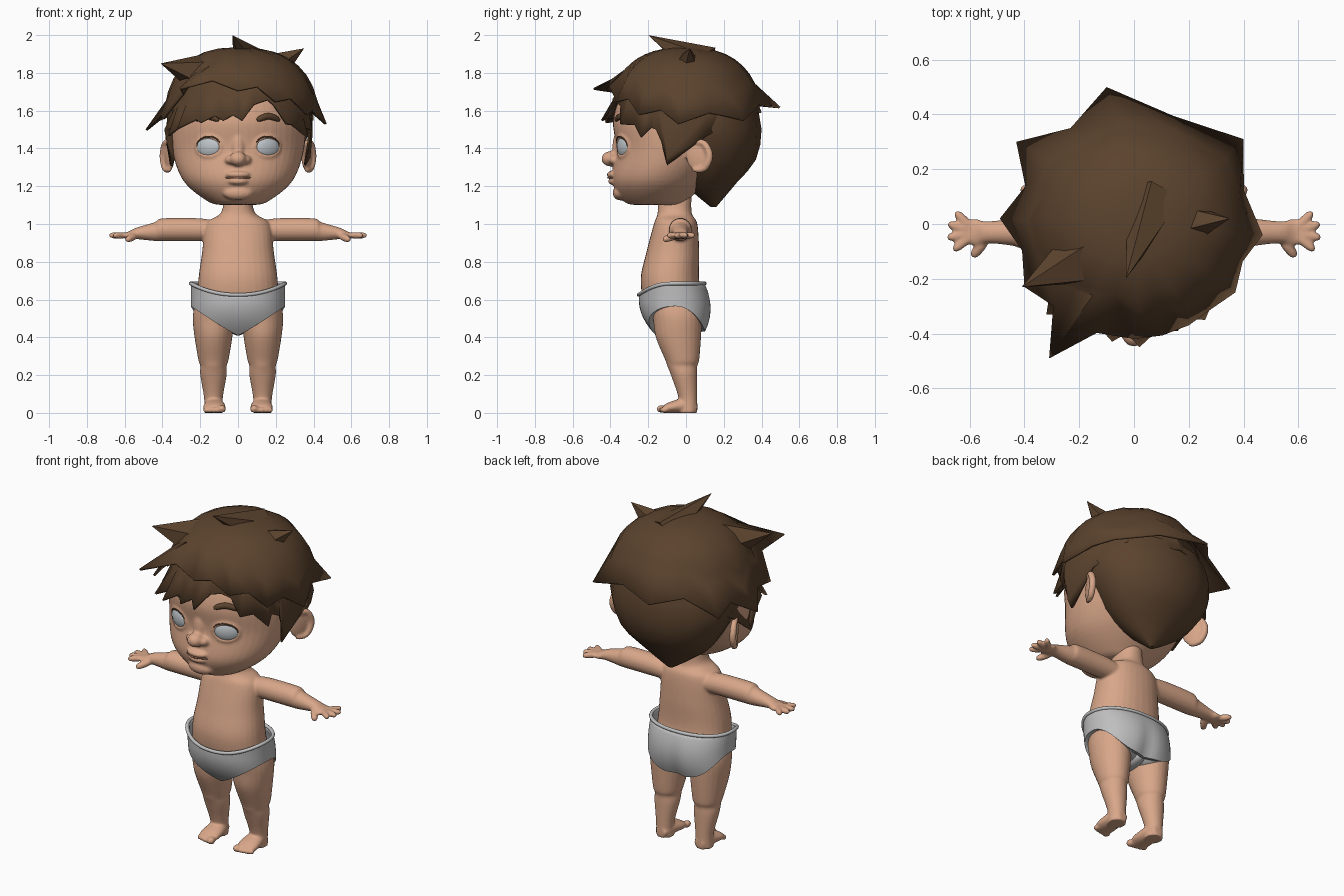
import bpy, bmesh, math
from mathutils import Matrix, Vector
from mathutils.bvhtree import BVHTree

if "Cube" in bpy.data.objects:
    bpy.data.objects.remove(bpy.data.objects["Cube"])


def material(name, *color):
    made = bpy.data.materials.new(name)
    made.use_nodes = True
    made.diffuse_color = (*color, 1)
    made.node_tree.nodes["Principled BSDF"].inputs["Base Color"].default_value = (*color, 1)
    return made


SKIN = material("skin", .69, .385, .25)
HAIR = material("hair_brown", .105, .056, .027)
CLOTH = material("cloth_grey", .52, .52, .52)
EYE = material("eye_white", .52, .56, .59)
MOUTH = material("mouth_line", .35, .16, .1)


def select(parts):
    bpy.ops.object.select_all(action="DESELECT")
    for part in parts:
        part.select_set(True)
    bpy.context.view_layer.objects.active = parts[0]


def finish(bm, name, mat, mirror=False, angle=45, shell=0):
    bmesh.ops.recalc_face_normals(bm, faces=bm.faces)
    mesh = bpy.data.meshes.new(name)
    bm.to_mesh(mesh)
    bm.free()
    mesh.materials.append(mat)
    part = bpy.data.objects.new(name, mesh)
    bpy.context.collection.objects.link(part)
    select([part])
    bpy.ops.object.shade_smooth_by_angle(angle=math.radians(angle))
    if shell:
        thickness = part.modifiers.new("thickness", "SOLIDIFY")
        thickness.thickness, thickness.offset = shell, -1
    if mirror:
        part.modifiers.new("mirror", "MIRROR")
    return part


def fuse(name, parts, voxel):
    """Blend overlapping parts into one soft surface."""
    select(parts)
    bpy.ops.object.convert(target="MESH")
    bpy.ops.object.join()
    whole = bpy.context.view_layer.objects.active
    whole.name = name
    remesh = whole.modifiers.new("blend", "REMESH")
    remesh.mode, remesh.voxel_size, remesh.use_smooth_shade = "VOXEL", voxel, True
    soften = whole.modifiers.new("soften", "SMOOTH")
    soften.factor, soften.iterations = .5, 5


def bridge(name, rings, mat, loop=False, ends=(0, -1), **options):
    """Skin a list of equal rings of points."""
    bm = bmesh.new()
    grid = [[bm.verts.new(point) for point in ring] for ring in rings]
    for low, high in zip(grid, grid[1:] + (grid[:1] if loop else [])):
        for k in range(len(low)):
            bm.faces.new((low[k - 1], low[k], high[k], high[k - 1]))
    for end in () if loop else ends:
        bm.faces.new(grid[end])
    return finish(bm, name, mat, **options)


def spline(rows, steps):
    """Catmull-Rom interpolation of number rows."""
    result, last = [], len(rows) - 1
    for i in range(last):
        quad = [rows[min(max(i + k, 0), last)] for k in (-1, 0, 1, 2)]
        for t in (s / steps for s in range(steps)):
            result.append([b + t / 2 * (c - a + t * (2 * a - 5 * b + 4 * c - d + t * (3 * (b - c) + d - a)))
                           for a, b, c, d in zip(*quad)])
    return result + [list(rows[-1])]


def turns(count):
    return [math.tau * k / count for k in range(count)]


def oval(angle, power):
    c, s = math.cos(angle), math.sin(angle)
    return math.copysign(abs(c) ** (2 / power), c), math.copysign(abs(s) ** (2 / power), s)


def loft(name, rows, mat, axis=2, sides=32, steps=6, power=2, **options):
    """Each row holds a position on the axis, two centres and two radii."""
    rings = []
    for position, center_a, center_b, radius_a, radius_b in spline(rows, steps):
        ring = []
        for angle in turns(sides):
            u, v = oval(angle, power)
            point = [center_a + radius_a * u, center_b + radius_b * v]
            point.insert(axis, position)
            ring.append(point)
        rings.append(ring)
    return bridge(name, rings, mat, **options)


def upright(rows):
    """Turn height, half width, front and back into loft rows."""
    return [(z, 0, (front + back) / 2, width, (back - front) / 2) for z, width, front, back in rows]


def tube(name, path, radius, mat, side, loop=False, **options):
    points = [Vector(p) for p in (path if loop else spline(path, 4))]
    rings, last = [], len(points) - 1
    for i, point in enumerate(points):
        after = points[(i + 1) % len(points)] if loop else points[min(i + 1, last)]
        before = points[i - 1] if loop else points[max(i - 1, 0)]
        u = (after - before).cross(Vector(side)).normalized()
        v = (after - before).normalized().cross(u)
        r = radius if loop else radius * (.4 + .6 * math.sin(math.pi * i / last) ** .5)
        rings.append([point + r * (u * math.cos(a) + v * math.sin(a)) for a in turns(10)])
    return bridge(name, rings, mat, loop=loop, **options)


def ball(name, place, size, mat, turn=0, **options):
    bm = bmesh.new()
    matrix = Matrix.Translation(place) @ Matrix.Rotation(turn, 4, "Z") @ Matrix.Diagonal(size).to_4x4()
    bmesh.ops.create_uvsphere(bm, u_segments=24, v_segments=14, radius=1, matrix=matrix)
    return finish(bm, name, mat, **options)


# Head
head = loft("head", upright([
    (1.1, .08, -.26, -.03), (1.12, .16, -.33, 0), (1.23, .29, -.39, .12), (1.4, .35, -.37, .25),
    (1.56, .35, -.385, .31), (1.7, .29, -.31, .28), (1.84, .03, -.03, .03)]), SKIN, sides=48)
surface = BVHTree.FromPolygons([v.co for v in head.data.vertices], [p.vertices[:] for p in head.data.polygons])


def on_face(x, z, lift=0):
    hit = surface.ray_cast(Vector((x, -1, z)), Vector((0, 1, 0)))[0]
    return x, hit.y - lift, z


def around_eye(angles, lift):
    return [on_face(.155 + .064 * math.cos(a), 1.41 + .053 * math.sin(a), lift) for a in angles]


# Eyes, lashes, brows and mouth line
ball("eyes", on_face(.155, 1.41, -.02), (.078, .036, .064), EYE, .48, mirror=True)
tube("eyelashes", around_eye(turns(16)[:8], .009), .004, HAIR, (0, 1, 0), mirror=True)
brow = [on_face(.16 + .06 * t, 1.57 - .02 * t * t) for t in (-1, 0, 1)]
tube("eyebrows", brow, .018, HAIR, (0, 1, 0), mirror=True)
tube("mouth", [on_face(x, 1.245, .022 - abs(x) / 4) for x in (-.07, 0, .07)], .005, MOUTH, (0, 1, 0))

# Nose, lips, chin, lids and ears, blended into the head
rim = [(.37 + .027 * math.cos(a), .06 + .065 * math.cos(a), 1.36 + .08 * math.sin(a)) for a in (-2, -1, 0, 1, 2)]
fuse("head", [
    head,
    ball("nose", (0, -.4, 1.345), (.045, .048, .04), SKIN),
    ball("nostrils", (.042, -.38, 1.34), (.028, .032, .024), SKIN, mirror=True),
    ball("nose_bridge", (0, -.36, 1.4), (.035, .03, .09), SKIN),
    ball("upper_lip", (0, -.385, 1.262), (.065, .035, .02), SKIN),
    ball("lower_lip", (0, -.38, 1.226), (.055, .033, .02), SKIN),
    ball("chin", (0, -.35, 1.165), (.08, .038, .04), SKIN),
    tube("eyelids", around_eye(turns(28), 0), .01, SKIN, (0, 1, 0), loop=True, mirror=True),
    ball("ears", (.363, .06, 1.36), (.016, .065, .08), SKIN, -.38, mirror=True),
    tube("ear_rims", rim, .02, SKIN, (1, 0, 0), mirror=True)], .008)

# Torso and neck
body = [loft("torso", upright([
    (.44, .13, -.12, .05), (.55, .21, -.21, .09), (.7, .21, -.24, .07), (.85, .19, -.21, .07),
    (1, .17, -.17, .06), (1.06, .09, -.15, .03), (1.17, .07, -.15, .03)]), SKIN, power=2.2)]

# Arms with palms, fanned fingers and thumbs
body.append(loft("arms", [(x, -.03, z, depth, height) for x, z, depth, height in (
    (.1, .96, .06, .05), (.2, .97, .06, .06), (.4, .97, .06, .06), (.44, .96, .05, .05),
    (.54, .95, .04, .03), (.58, .94, .05, .02), (.62, .94, .04, .01))], SKIN, axis=0, sides=24, mirror=True))
for k, finger in enumerate(("little", "ring", "middle", "index")):
    reach = Vector((math.cos(.8 - k / 2), math.sin(.8 - k / 2), 0))
    palm = Vector((.58, -.03, .94))
    body.append(tube(finger, [palm + reach * d for d in (.01, .06, .104)], .018, SKIN, (0, 0, 1), mirror=True))
body.append(tube("thumbs", [(.54, -.05, .94), (.56, -.08, .93), (.59, -.12, .915)], .021, SKIN, (0, 0, 1), mirror=True))

# Legs, feet and toes
body.append(loft("legs", [(z, .13, y, width, depth) for z, y, width, depth in (
    (.57, -.05, .1, .14), (.5, -.045, .11, .13), (.4, -.04, .1, .12), (.28, -.02, .08, .09),
    (.25, -.02, .07, .08), (.2, -.01, .07, .07), (.08, .01, .05, .05), (0, .01, .05, .05))],
    SKIN, sides=24, mirror=True))
body.append(loft("feet", [(y, .125, z, width, height) for y, z, width, height in (
    (.06, .03, .03, .02), (0, .04, .05, .04), (-.08, .03, .06, .03), (-.12, .02, .05, .02))],
    SKIN, axis=1, sides=20, mirror=True))
for k in range(5):
    r = .015 if k else .021
    body.append(ball("toe", (.085 + .021 * k, -.13 + .001 * k * k, r), (r, r * 1.2, r), SKIN, mirror=True))
fuse("body", body, .007)


# Briefs: a shell between a dipping waist line and arched leg openings
def brief_point(angle, t):
    u, v = oval(angle, 2.2)
    side = abs(math.cos(angle))
    top = .685 - .06 * min(0, math.sin(angle)) ** 2
    low = .41 + .155 * side if v < 0 else .43 + .135 * side ** 3
    z = low + (top - low) * t
    front = -.25 + 2.5 * max(0, .6 - z) ** 2
    back = .135 - 2 * (z - .55) ** 2
    cleft = .02 * math.exp(-(u * 6) ** 2) * (1 - t) if v > 0 else 0
    return .25 * u, (front + back) / 2 + (back - front) / 2 * v - cleft, z


rings = [[brief_point(a, t / 10) for a in turns(64)] for t in range(11)]
tucked = [(x * .8, y * .8, z) for x, y, z in rings[0]]
bridge("briefs", [tucked] + rings, CLOTH, ends=(), shell=.012)
tube("waistband", rings[-1], .01, CLOTH, (0, 0, 1), loop=True)
ball("briefs_seat", (.09, .005, .49), (.105, .095, .075), CLOTH, mirror=True)
ball("briefs_crotch", (0, -.04, .45), (.045, .125, .04), CLOTH)


# Hair: domes that end in pointed locks, with notches between the tips
def cap(name, tips, radius, notch_radius, rise):
    edge = []
    for tip, following in zip(tips, tips[1:] + tips[:1]):
        a, b = Vector(tip), Vector(following)
        notch = ((a + b) / 2).to_2d().normalized() * notch_radius
        edge += [a, Vector((*notch, (a.z + b.z) / 2 + rise))]
    rings = []
    for k in range(8):
        ring = []
        for point in edge:
            tilt = max(.02, k / 7 * math.acos(min(.9, (point.z - 1.42) / radius)))
            out, up = math.sin(tilt) ** .8, math.cos(tilt)
            x, y = point.to_2d().normalized() * radius * out
            ring.append((x + .02 * out, y, 1.5 + (radius + .02) * math.copysign(abs(up) ** .8, up)))
        rings.append(ring)
    bridge(name, rings + [edge], HAIR, ends=(0,), angle=35, shell=.012)


cap("fringe_hair", [
    (.39, -.16, 1.5), (.36, -.1, 1.31), (.28, .28, 1.56), (-.28, .28, 1.56), (-.36, -.1, 1.31), (-.39, -.16, 1.5),
    (-.37, -.24, 1.47), (-.32, -.33, 1.51), (-.2, -.43, 1.54), (-.08, -.43, 1.55), (.02, -.45, 1.55),
    (.16, -.39, 1.66), (.26, -.35, 1.53), (.37, -.24, 1.46)], .39, .4, .03)
cap("crown_hair", [
    (.47, -.04, 1.53), (.4, .31, 1.55), (-.1, .5, 1.62), (-.43, .3, 1.55), (-.49, .02, 1.5),
    (-.4, -.23, 1.56), (-.31, -.49, 1.72), (0, -.42, 1.71), (.2, -.37, 1.65), (.37, -.25, 1.58)], .415, .42, .05)
loft("back_hair", upright([
    (1.64, .36, -.25, .37), (1.5, .38, -.2, .4), (1.34, .31, -.1, .37), (1.22, .21, -.02, .27),
    (1.09, .02, .13, .16)]), HAIR, sides=16, steps=2, angle=35)


def tuft(name, base, tip, width):
    start, end = Vector(base), Vector(tip)
    along = end - start
    matrix = Matrix.Translation((start + end) / 2) @ along.to_track_quat("Z", "X").to_matrix().to_4x4()
    bm = bmesh.new()
    bmesh.ops.create_cone(bm, cap_ends=True, segments=5, radius1=width, radius2=0, depth=along.length, matrix=matrix)
    finish(bm, name, HAIR, angle=20)


tuft("top_tuft", (.08, .1, 1.84), (-.03, -.2, 2), .11)
tuft("left_tuft", (.18, 0, 1.82), (.35, .02, 1.93), .09)
tuft("right_tuft", (-.18, -.12, 1.79), (-.41, -.23, 1.85), .12)
